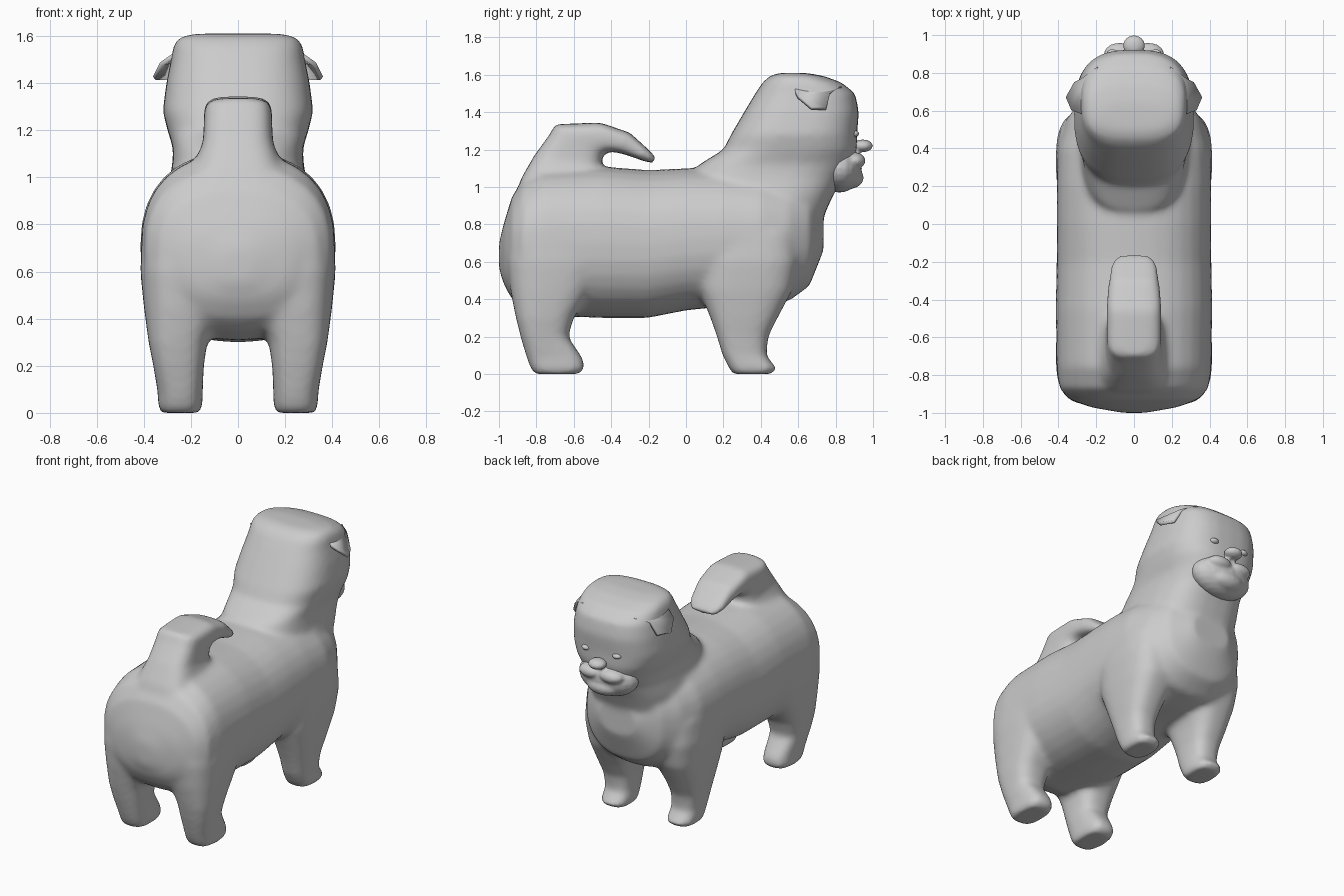
import bpy, bmesh, math
from mathutils import Vector, Matrix

cube = bpy.data.objects.get("Cube")
if cube:
    bpy.data.objects.remove(cube)

grey = bpy.data.materials.new("plain_grey")
grey.use_nodes = True
grey.diffuse_color = (0.6, 0.6, 0.6, 1)
grey.node_tree.nodes["Principled BSDF"].inputs["Base Color"].default_value = (0.6, 0.6, 0.6, 1)


def loft(bm, rings, power, n=32):
    """Skin rings of (x, y1, z1, y2, z2, half width): superellipses centred between two points."""
    loops = []
    for x, y1, z1, y2, z2, w in rings:
        mid, half = Vector((x, (y1 + y2) / 2, (z1 + z2) / 2)), Vector((0, (y2 - y1) / 2, (z2 - z1) / 2))
        loop = []
        for i in range(n):
            a = math.tau * i / n
            c, s = math.cos(a), math.sin(a)
            u = math.copysign(abs(c) ** (2 / power), c)
            v = math.copysign(abs(s) ** (2 / power), s)
            loop.append(bm.verts.new(mid + half * v + Vector((u * w, 0, 0))))
        loops.append(loop)
    for p, q in zip(loops, loops[1:]):
        for i in range(n):
            j = (i + 1) % n
            bm.faces.new((p[i], p[j], q[j], q[i]))
    bm.faces.new(loops[0])
    bm.faces.new(loops[-1][::-1])


def ball(bm, centre, radii):
    m = Matrix.Translation(centre) @ Matrix.Diagonal((*radii, 1))
    bmesh.ops.create_uvsphere(bm, u_segments=20, v_segments=12, radius=1, matrix=m)


def finish(name, bm):
    bmesh.ops.recalc_face_normals(bm, faces=bm.faces)
    mesh = bpy.data.meshes.new(name)
    bm.to_mesh(mesh)
    bm.free()
    mesh.materials.append(grey)
    mesh.polygons.foreach_set("use_smooth", [True] * len(mesh.polygons))
    ob = bpy.data.objects.new(name, mesh)
    bpy.context.collection.objects.link(ob)
    return ob


def fuse(ob, voxel, rounds):
    """Merge overlapping volumes into one skin and relax the seams."""
    remesh = ob.modifiers.new("fuse", 'REMESH')
    remesh.mode = 'VOXEL'
    remesh.voxel_size = voxel
    remesh.use_smooth_shade = True
    relax = ob.modifiers.new("relax", 'SMOOTH')
    relax.factor = 0.5
    relax.iterations = rounds


bm = bmesh.new()

# torso: y, belly height, back height, half width
torso = [(-1, .56, .7, .06), (-.97, .47, .82, .23), (-.93, .4, .95, .34), (-.87, .35, 1.04, .395),
         (-.76, .31, 1.1, .41), (-.45, .3, 1.11, .415), (-.2, .3, 1.09, .41), (0, .34, 1.1, .41),
         (.2, .36, 1.1, .41), (.4, .37, 1.08, .405), (.55, .39, 1.05, .36), (.66, .47, 1.02, .28),
         (.735, .66, .86, .14)]
loft(bm, [(0, y, b, y, t, w) for y, b, t, w in torso], 2.35)

# neck and head: height, back y, front y, half width
head = [(.7, .2, .7, .25), (.85, .12, .74, .29), (.95, .03, .785, .3), (1.05, .03, .84, .28),
        (1.12, .07, .89, .275), (1.2, .2, .915, .3), (1.28, .24, .915, .32), (1.4, .31, .925, .305),
        (1.5, .37, .905, .285), (1.56, .41, .83, .275), (1.595, .45, .73, .25), (1.61, .5, .64, .18)]
loft(bm, [(0, b, z, f, z, w) for z, b, f, w in head], 2.75)

# tail curled forward over the back: outer point, inner point, half width
tail = [(-.94, .88, -.35, .95, .3), (-.88, 1.05, -.42, 1.05, .19), (-.81, 1.17, -.45, 1.11, .15),
        (-.73, 1.28, -.45, 1.16, .145), (-.7, 1.335, -.43, 1.18, .145), (-.46, 1.345, -.4, 1.19, .145),
        (-.3, 1.29, -.33, 1.175, .135), (-.19, 1.19, -.23, 1.14, .12), (-.16, 1.155, -.18, 1.125, .09)]
loft(bm, [(0, *ring) for ring in tail], 3.5)

# legs with thighs and shoulders: height, back y, front y, inner x, outer x
hind = [(0, -.81, -.57, .16, .33), (.03, -.83, -.54, .15, .34), (.08, -.85, -.55, .15, .34),
        (.2, -.885, -.63, .145, .36), (.3, -.91, -.6, .13, .38), (.45, -.94, -.5, .06, .4),
        (.6, -.955, -.42, .05, .415), (.75, -.945, -.4, .05, .41), (.9, -.88, -.45, .06, .36)]
fore = [(0, .25, .46, .16, .33), (.03, .23, .485, .15, .34), (.1, .195, .43, .155, .34),
        (.2, .165, .44, .15, .355), (.3, .13, .49, .13, .375), (.45, .07, .57, .08, .4),
        (.6, .06, .6, .07, .415), (.75, .08, .59, .08, .405), (.9, .12, .53, .1, .35)]
for leg in (hind, fore):
    for side in (-1, 1):
        loft(bm, [(side * (xi + xo) / 2, b, z, f, z, (xo - xi) / 2) for z, b, f, xi, xo in leg], 2.8)

fuse(finish("body", bm), 0.015, 18)

# muzzle with jowls, chin and nose
bm = bmesh.new()
ball(bm, (0, .82, 1.1), (.21, .12, .13))
ball(bm, (0, .875, 1.05), (.12, .075, .06))
ball(bm, (0, .945, 1.22), (.06, .055, .034))
for side in (-1, 1):
    ball(bm, (side * .075, .9, 1.14), (.085, .06, .045))
fuse(finish("muzzle", bm), 0.01, 4)

# folded ears
bm = bmesh.new()
flap = [(.24, .57, 1.54), (.19, .83, 1.53), (.27, .77, 1.5), (.31, .75, 1.42), (.355, .67, 1.42),
        (.325, .6, 1.48)]
bm.faces.new([bm.verts.new(p) for p in flap])
ears = finish("ears", bm)
ears.modifiers.new("mirror", 'MIRROR')
thick = ears.modifiers.new("thickness", 'SOLIDIFY')
thick.thickness = 0.02
thick.offset = 0

# eyes
bm = bmesh.new()
for side in (-1, 1):
    ball(bm, (side * .115, .9, 1.285), (.03, .025, .018))
finish("eyes", bm)
